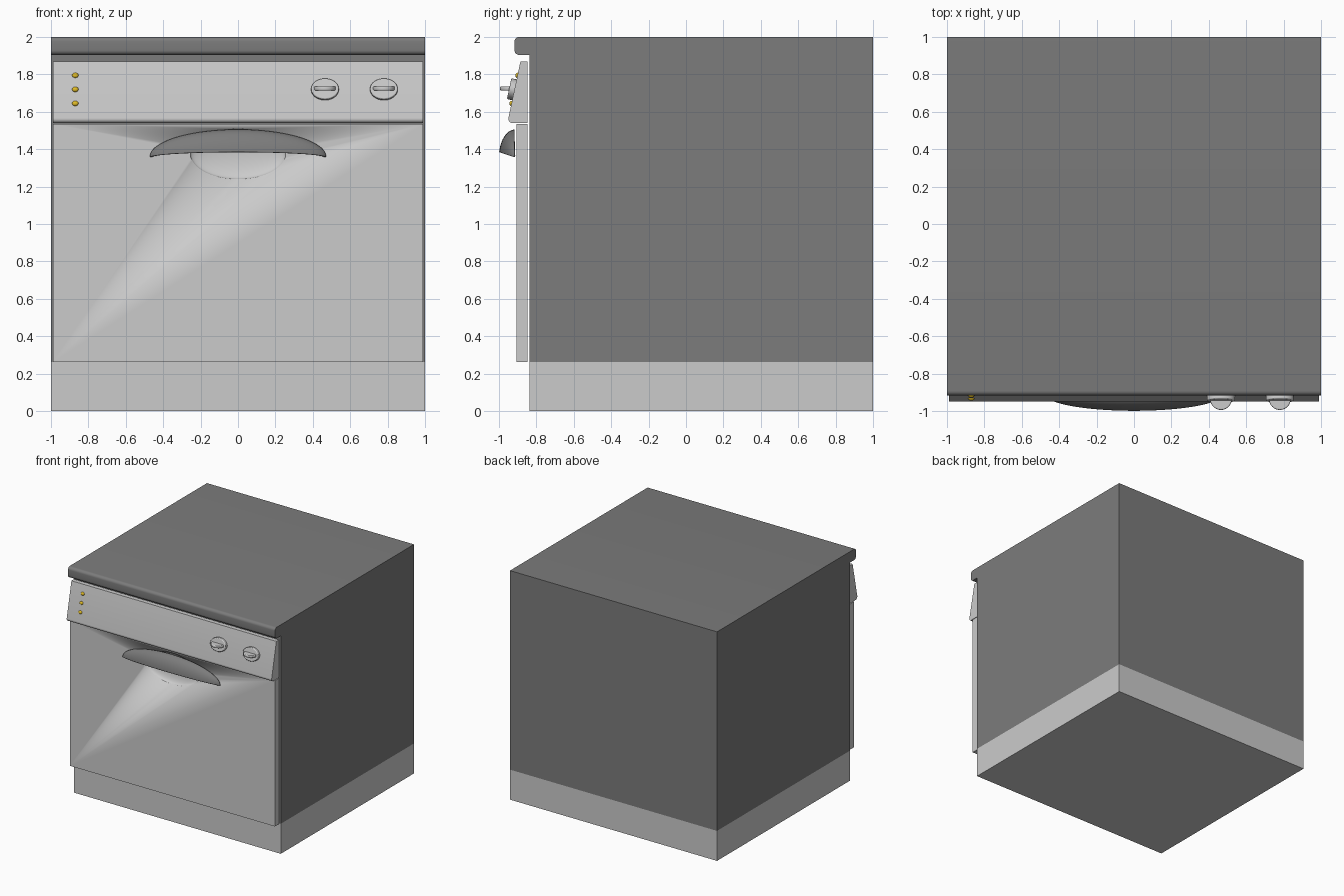
import bpy, bmesh, math
from mathutils import Matrix, Vector

if "Cube" in bpy.data.objects:
    bpy.data.objects.remove(bpy.data.objects["Cube"])


def material(name, rgb):
    m = bpy.data.materials.new(name)
    m.diffuse_color = (*rgb, 1)
    m.use_nodes = True
    m.node_tree.nodes["Principled BSDF"].inputs["Base Color"].default_value = m.diffuse_color
    return m


DARK = material("dark_grey", (0.2, 0.2, 0.2))
GOLD = material("gold", (0.75, 0.5, 0.02))


def finish(bm, name, mat=None, smooth=True):
    bmesh.ops.recalc_face_normals(bm, faces=bm.faces)
    me = bpy.data.meshes.new(name)
    bm.to_mesh(me)
    bm.free()
    ob = bpy.data.objects.new(name, me)
    bpy.context.collection.objects.link(ob)
    if mat:
        me.materials.append(mat)
    if smooth:
        smooth_angle(ob)
    return ob


def smooth_angle(ob):
    bpy.ops.object.select_all(action='DESELECT')
    ob.select_set(True)
    bpy.context.view_layer.objects.active = ob
    bpy.ops.object.shade_smooth_by_angle(angle=math.radians(35))


def extrude(name, pts, vec, mat=None):
    """Prism from a closed loop of 3D points."""
    bm = bmesh.new()
    f = bm.faces.new([bm.verts.new(p) for p in pts])
    new = bmesh.ops.extrude_face_region(bm, geom=[f])["geom"]
    bmesh.ops.translate(bm, vec=vec, verts=[v for v in new if isinstance(v, bmesh.types.BMVert)])
    return finish(bm, name, mat)


def side_profile(name, half, yz, mat=None):
    return extrude(name, [(-half, y, z) for y, z in yz], (2 * half, 0, 0), mat)


def box(y0, y1, z0, z1):
    return [(y0, z0), (y1, z0), (y1, z1), (y0, z1)]


def arc(cy, cz, r, a0, a1, n=6):
    steps = [math.radians(a0 + (a1 - a0) * i / n) for i in range(n + 1)]
    return [(cy + r * math.cos(a), cz + r * math.sin(a)) for a in steps]


def ellipsoid(name, loc, radii, mat=None, seg=32, rot=Matrix()):
    bm = bmesh.new()
    bmesh.ops.create_uvsphere(bm, u_segments=seg, v_segments=seg // 2, radius=1,
                              matrix=Matrix.Translation(loc) @ rot @ Matrix.Diagonal((*radii, 1)))
    return finish(bm, name, mat)


# Cabinet with overhanging, rounded worktop
side_profile("cabinet_and_worktop", 1.0,
             [(1, 0.262), (1, 2.0)] + arc(-0.892, 1.975, 0.025, 90, 180)
             + arc(-0.892, 1.929, 0.025, 180, 270) + [(-0.838, 1.904), (-0.838, 0.262)], DARK)

# Plinth
side_profile("plinth", 1.0, box(-0.838, 1, 0, 0.262))

# Sloping control panel with rounded lower edge
side_profile("control_panel", 0.99,
             [(-0.848, 1.54), (-0.848, 1.87), (-0.885, 1.87)]
             + arc(-0.928, 1.562, 0.022, 168, 270))

# Door with a scooped finger recess
door = side_profile("door", 0.99, box(-0.906, -0.848, 0.262, 1.535))
cutter = ellipsoid("recess_cutter", (0, -0.906, 1.375), (0.255, 0.045, 0.135), seg=48)
cutter.hide_render = True
cutter.hide_set(True)
mod = door.modifiers.new("recess", 'BOOLEAN')
mod.object = cutter
mod.operation = 'DIFFERENCE'
mod.solver = 'EXACT'
cutter.hide_set(False)
smooth_angle(door)
bpy.ops.object.modifier_apply(modifier="recess")
bpy.data.objects.remove(cutter)

# Hooded handle: hollow part of an ellipsoid
bm = bmesh.new()
bmesh.ops.create_uvsphere(bm, u_segments=64, v_segments=48, radius=1,
                          matrix=Matrix.Translation((0, -0.912, 1.36))
                          @ Matrix.Diagonal((0.472, 0.088, 0.146, 1))
                          @ Matrix.Rotation(math.pi / 2, 4, 'Y'))
for co, no in (((0, -0.917, 0), (0, 1, 0)), ((0, -0.938, 1.364), (0, -0.32, -0.95))):
    bmesh.ops.bisect_plane(bm, geom=bm.verts[:] + bm.edges[:] + bm.faces[:],
                           plane_co=co, plane_no=no, clear_outer=True)
for f in bm.faces:
    if f.normal.dot(f.calc_center_median() - Vector((0, -0.912, 1.36))) < 0:
        f.normal_flip()
handle = finish(bm, "door_handle", DARK)
mod = handle.modifiers.new("shell", 'SOLIDIFY')
mod.thickness = 0.012
mod.offset = -1

# Things mounted on the sloping panel
tilt = math.atan2(0.065, 0.305)
slope = Matrix.Rotation(-tilt, 4, 'X')


def panel_y(z):
    return -0.885 - (1.87 - z) * math.tan(tilt)


# Knobs: oval disc plus half-round grip
for side, x in (("left", 0.465), ("right", 0.78)):
    bm = bmesh.new()
    bmesh.ops.create_cone(bm, cap_ends=True, segments=40, radius1=1, radius2=1, depth=1,
                          matrix=Matrix.Translation((x, panel_y(1.72) - 0.012, 1.72)) @ slope
                          @ Matrix.Diagonal((0.074, 0.034, 0.057, 1))
                          @ Matrix.Rotation(math.pi / 2, 4, 'X'))
    disc = finish(bm, side + "_knob_disc")
    bev = disc.modifiers.new("bevel", 'BEVEL')
    bev.width, bev.segments = 0.006, 3
    grip = extrude(side + "_knob_grip",
                   [(x + px, -0.936 + py, 1.714) for px, py in arc(0, 0, 0.058, 180, 360, 20)],
                   (0, 0, 0.022))
    bev = grip.modifiers.new("bevel", 'BEVEL')
    bev.width, bev.segments = 0.006, 3

# Indicator lights
for i, z in enumerate((1.645, 1.72, 1.795)):
    ellipsoid(f"indicator_light_{i + 1}", (-0.87, panel_y(z), z), (0.017, 0.011, 0.014), GOLD, 20, slope)
